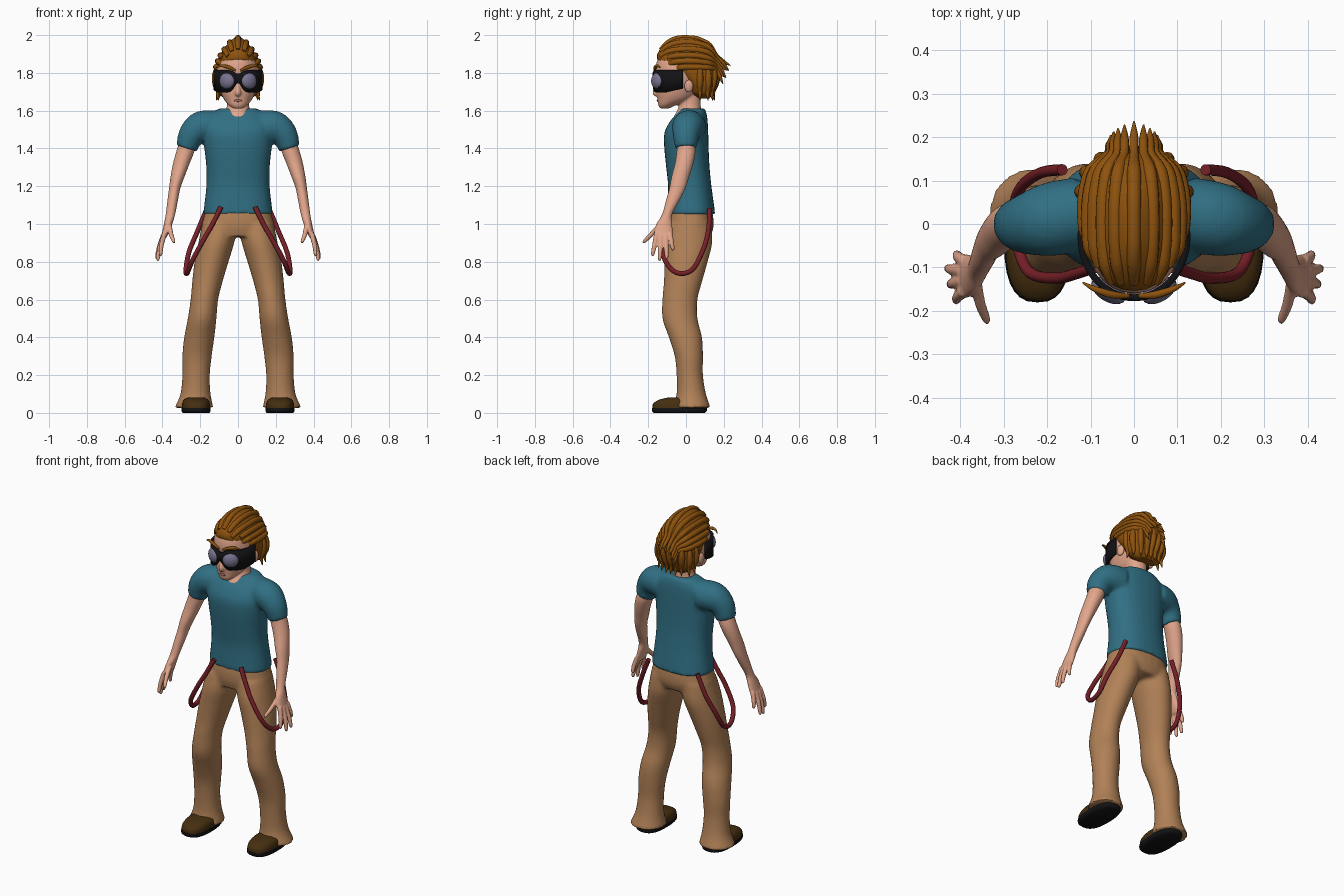
import bpy, bmesh, math
from mathutils import Vector
from mathutils.bvhtree import BVHTree

if "Cube" in bpy.data.objects:
    bpy.data.objects.remove(bpy.data.objects["Cube"])


def material(name, rgb):
    m = bpy.data.materials.new(name)
    m.diffuse_color = (*rgb, 1)
    m.use_nodes = True
    m.node_tree.nodes["Principled BSDF"].inputs["Base Color"].default_value = m.diffuse_color
    return m


SHIRT = material("teal_cloth", (0.03, 0.16, 0.23))
PANTS = material("tan_cloth", (0.44, 0.22, 0.095))
SKIN = material("skin", (0.76, 0.38, 0.26))
HAIR = material("ginger_hair", (0.27, 0.085, 0.004))
SHOE = material("dark_brown", (0.06, 0.028, 0.005))
BLACK = material("black", (0.006, 0.006, 0.007))
STRAP = material("dark_red", (0.18, 0.014, 0.02))
LENS = material("violet_glass", (0.19, 0.17, 0.28))
LIP = material("lip", (0.42, 0.16, 0.11))


def smooth_rows(rows, sub):
    """Catmull-Rom interpolation of tuples."""
    out = []
    for i in range(len(rows) - 1):
        a, b, c, d = rows[max(i - 1, 0)], rows[i], rows[i + 1], rows[min(i + 2, len(rows) - 1)]
        for k in range(sub):
            t = k / sub
            out.append([0.5 * (2 * q + (r - p) * t + (2 * p - 5 * q + 4 * r - s) * t * t
                               + (3 * q - p - 3 * r + s) * t ** 3) for p, q, r, s in zip(a, b, c, d)])
    return out + [list(rows[-1])]


def loft(rows, n=2.0, sides=28, sub=4):
    """Stacked horizontal rings from rows (x, y, z, rx, ry)."""
    rings = []
    for x, y, z, rx, ry in smooth_rows(rows, sub):
        ring = []
        for k in range(sides):
            c, s = math.cos(math.tau * k / sides), math.sin(math.tau * k / sides)
            ring.append(Vector((x + rx * math.copysign(abs(c) ** (2 / n), c),
                                y + ry * math.copysign(abs(s) ** (2 / n), s), z)))
        rings.append(ring)
    return rings


def tube(rows, sides=12, sub=4):
    """Round sweep along rows (x, y, z, radius)."""
    rows = smooth_rows(rows, sub)
    pts = [Vector(r[:3]) for r in rows]
    rings, normal = [], Vector((0.3, 0.5, 0.8))
    for i, p in enumerate(pts):
        t = (pts[min(i + 1, len(pts) - 1)] - pts[max(i - 1, 0)]).normalized()
        normal = (normal - t * normal.dot(t)).normalized()
        side = t.cross(normal)
        rings.append([p + rows[i][3] * (normal * math.cos(math.tau * k / sides)
                                        + side * math.sin(math.tau * k / sides)) for k in range(sides)])
    return rings


def fb(rows):
    """Rows (z, front y, back y, half width) to loft rows centred on x."""
    return [(0, (f + b) / 2, z, w, (b - f) / 2) for z, f, b, w in rows]


def flip(rows, s):
    return [(r[0] * s, *r[1:]) for r in rows]


def finish(name, bm, mat):
    bmesh.ops.recalc_face_normals(bm, faces=bm.faces[:])
    me = bpy.data.meshes.new(name)
    bm.to_mesh(me)
    bm.free()
    ob = bpy.data.objects.new(name, me)
    bpy.context.collection.objects.link(ob)
    me.materials.append(mat)
    return ob


def build(name, parts, mat, voxel=0, relax=4):
    """Skin every ring stack; voxel > 0 fuses them into one smooth surface."""
    bm = bmesh.new()
    for rings in parts:
        vs = [[bm.verts.new(p) for p in ring] for ring in rings]
        n = len(vs[0])
        for a, b in zip(vs, vs[1:]):
            for k in range(n):
                bm.faces.new((a[k], a[(k + 1) % n], b[(k + 1) % n], b[k]))
        bm.faces.new(vs[0])
        bm.faces.new(vs[-1])
    ob = finish(name, bm, mat)
    if voxel:
        m = ob.modifiers.new("fuse", 'REMESH')
        m.mode, m.voxel_size = 'VOXEL', voxel
        m = ob.modifiers.new("relax", 'SMOOTH')
        m.factor, m.iterations = 0.5, relax
        me = bpy.data.meshes.new_from_object(ob.evaluated_get(bpy.context.evaluated_depsgraph_get()))
        ob.modifiers.clear()
        ob.data = me
        me.materials.clear()
        me.materials.append(mat)
    return ob


def ball(name, loc, scale, rot, mat):
    bm = bmesh.new()
    bmesh.ops.create_uvsphere(bm, u_segments=24, v_segments=16, radius=1)
    ob = finish(name, bm, mat)
    ob.location, ob.scale, ob.rotation_euler = loc, scale, rot
    return ob


# Shirt: torso and sleeves
torso = fb([(1.05, -.10, .155, .185), (1.09, -.098, .15, .18), (1.2, -.095, .135, .168),
            (1.3, -.105, .125, .168), (1.4, -.115, .12, .178), (1.48, -.115, .118, .185),
            (1.54, -.087, .115, .18), (1.58, -.053, .11, .15), (1.612, -.025, .10, .10)])
sleeve = [(.12, .025, 1.515, .085), (.195, .01, 1.513, .085), (.247, 0, 1.47, .07), (.272, 0, 1.4, .056)]
build("shirt", [loft(torso, 2.3)] + [tube(flip(sleeve, s), 24) for s in (1, -1)], SHIRT, .011)

# Trousers: pelvis and flared legs
pelvis = fb([(1.09, -.09, .135, .17), (1.03, -.1, .145, .183), (.98, -.1, .145, .192), (.935, -.09, .13, .15)])
leg = [(.095, .02, 1.0, .095, .115), (.115, .012, .9, .095, .127), (.14, 0, .8, .09, .115),
       (.161, -.015, .7, .081, .102), (.178, -.032, .6, .073, .093), (.19, -.032, .5, .076, .093),
       (.205, -.003, .4, .08, .088), (.217, .015, .3, .078, .075), (.222, .02, .2, .073, .07),
       (.225, .028, .1, .08, .078), (.233, .032, .025, .104, .1)]
build("trousers", [loft(pelvis, 2.3)] + [loft(flip(leg, s)) for s in (1, -1)], PANTS, .011)

# Limbs, shoes and straps on both sides
arm = [(.262, 0, 1.44, .046, .046), (.28, 0, 1.38, .048, .05), (.30, -.01, 1.32, .044, .049),
       (.32, -.03, 1.25, .037, .047), (.335, -.045, 1.19, .030, .043), (.345, -.068, 1.13, .028, .037),
       (.358, -.1, 1.05, .025, .027), (.37, -.115, 1.0, .022, .042), (.385, -.12, .95, .018, .05),
       (.395, -.12, .925, .014, .044)]
fingers = [((.39, -.155, .95), (.412, -.178, .83)), ((.395, -.132, .94), (.426, -.14, .805)),
           ((.395, -.108, .94), (.432, -.102, .815)), ((.39, -.085, .95), (.41, -.068, .86)),
           ((.365, -.13, 1.0), (.338, -.228, .9))]
strap = [(.09, -.10, 1.09), (.135, -.115, 1.0), (.18, -.125, .92), (.24, -.112, .81), (.268, -.05, .742),
         (.276, .03, .755), (.26, .085, .85), (.215, .118, .96), (.165, .125, 1.08)]
sole = [(.222, -.035, .0, .07, .135), (.222, -.035, .01, .077, .145), (.222, -.035, .026, .077, .145)]
upper = [(.222, -.035, .026, .075, .143), (.222, -.034, .05, .073, .139), (.222, -.024, .07, .064, .118),
         (.222, -.012, .082, .04, .08)]
for s, side in ((1, "left"), (-1, "right")):
    parts = [loft(flip(arm, s))]
    for a, b in fingers:
        a, b = Vector(a), Vector(b)
        m = a.lerp(b, .55) + Vector((.004, 0, 0))
        parts.append(tube(flip([(*a, .014), (*m, .0125), (*a.lerp(b, .9), .010), (*b, .005)], s)))
    build(side + "_arm", parts, SKIN, .005, 2)
    build(side + "_shoe_sole", [loft(flip(sole, s), 2.6)], BLACK)
    build(side + "_shoe_upper", [loft(flip(upper, s), 2.6)], SHOE)
    build(side + "_hanging_strap", [tube(flip([(*p, .013) for p in strap], s))], STRAP)
    # Face parts that come in pairs
    ball(side + "_ear", (.11 * s, .015, 1.73), (.013, .024, .032), (0, 0, .25 * s), SKIN)
    ball(side + "_lens", (.058 * s, -.153, 1.757), (.044, .026, .042), (0, 0, math.radians(31) * s), LENS)
    brow = [(.012, -.166, 1.812, .005), (.05, -.163, 1.83, .009), (.09, -.15, 1.838, .007), (.118, -.135, 1.826, .002)]
    build(side + "_eyebrow", [tube(flip(brow, s), 10)], HAIR)

# Head with neck and nose
head = fb([(1.612, -.137, -.09, .026), (1.63, -.147, -.05, .05), (1.66, -.151, .03, .075),
           (1.70, -.155, .07, .093), (1.76, -.152, .11, .108), (1.82, -.16, .13, .112),
           (1.88, -.147, .13, .1), (1.93, -.1, .1, .07), (1.95, -.05, .05, .03)])
neck = [(0, .012, 1.54, .08, .08), (0, .012, 1.57, .076, .076), (0, .018, 1.605, .064, .062),
        (0, .02, 1.64, .057, .058), (0, .02, 1.72, .057, .06)]
nose = [(0, -.145, 1.75, .01), (0, -.155, 1.72, .012), (0, -.162, 1.695, .015), (0, -.155, 1.68, .011)]
build("head", [loft(head, 2.15), loft(neck), tube(nose)], SKIN, .006, 3)
ball("mouth", (0, -.150, 1.653), (.022, .005, .006), (0, 0, 0), LIP)

# Goggles: wraparound frame, narrow over the nose
bm = bmesh.new()
cols = []
for i in range(-24, 25):
    u = math.radians(i * 4)
    x, y = .122 * math.sin(u), -.03 - .14 * math.cos(u)
    dip = math.exp(-(i * 4 / 13) ** 2)
    low = 1.697 + .05 * dip + .02 * max(0, abs(i) - 14) / 10
    cols.append((bm.verts.new((x, y, low)), bm.verts.new((x, y, 1.815 - .02 * dip))))
for a, b in zip(cols, cols[1:]):
    bm.faces.new((a[0], b[0], b[1], a[1]))
frame = finish("goggle_frame", bm, BLACK)
mod = frame.modifiers.new("thickness", 'SOLIDIFY')
mod.thickness, mod.offset = .016, 0

# Hair: swept-back mass
mass = fb([(1.665, .07, .125, .07), (1.69, .03, .143, .105), (1.73, .01, .157, .121), (1.78, -.04, .17, .125),
           (1.82, -.09, .175, .123), (1.86, -.145, .172, .112), (1.90, -.152, .16, .093),
           (1.94, -.122, .135, .066), (1.97, -.083, .09, .04), (1.988, -.045, .04, .015)])
hair = build("hair_mass", [loft(mass, 2.3)], HAIR)
bm = bmesh.new()
bm.from_mesh(hair.data)
tree = BVHTree.FromBMesh(bm)


def on_hair(c, d):
    hit = tree.ray_cast(c + d * .5, -d)[0]
    return hit - d * .004 if hit and (hit - c).dot(d) > .03 else None


# Hair: ridged strands running front to back with flicked tips
locks = []
for deg in range(-75, 76, 15):
    a = math.radians(deg)
    d = Vector((math.sin(a), 0, math.cos(a)))
    pts = [on_hair(Vector((0, -.135 + .037 * k, 1.8)), d) for k in range(9)]
    pts = [p for p in pts if p]
    end, reach = pts[-1], 1 - abs(deg) / 140
    n = len(pts)
    rows = [(*p, .016 if 0 < i < n - 1 else .011) for i, p in enumerate(pts)]
    rows += [(end.x * .95, end.y + .04 * reach, end.z - .035, .010),
             (end.x * .95, end.y + .075 * reach, end.z - .055 - .02 * (deg % 2), .002)]
    locks.append(tube(rows, 10))
# Hair: locks hanging down the sides and nape
for deg in range(-88, 89, 22):
    a = math.radians(deg)
    d = Vector((math.sin(a), math.cos(a), 0))
    pts = [on_hair(Vector((0, .07, z)), d) for z in (1.84, 1.79, 1.74, 1.70)]
    rows = [(*p, r) for p, r in zip(pts, (.008, .017, .017, .012)) if p]
    tip = pts[-1] + d * .008
    locks.append(tube(rows + [(tip.x, tip.y, 1.655, .002)], 10))
build("hair_locks", locks, HAIR)
bm.free()

# Smooth shading everywhere, keeping hems and edges crisp
for ob in bpy.data.objects:
    ob.select_set(True)
    bpy.context.view_layer.objects.active = ob
bpy.ops.object.shade_smooth_by_angle(angle=math.radians(50))
